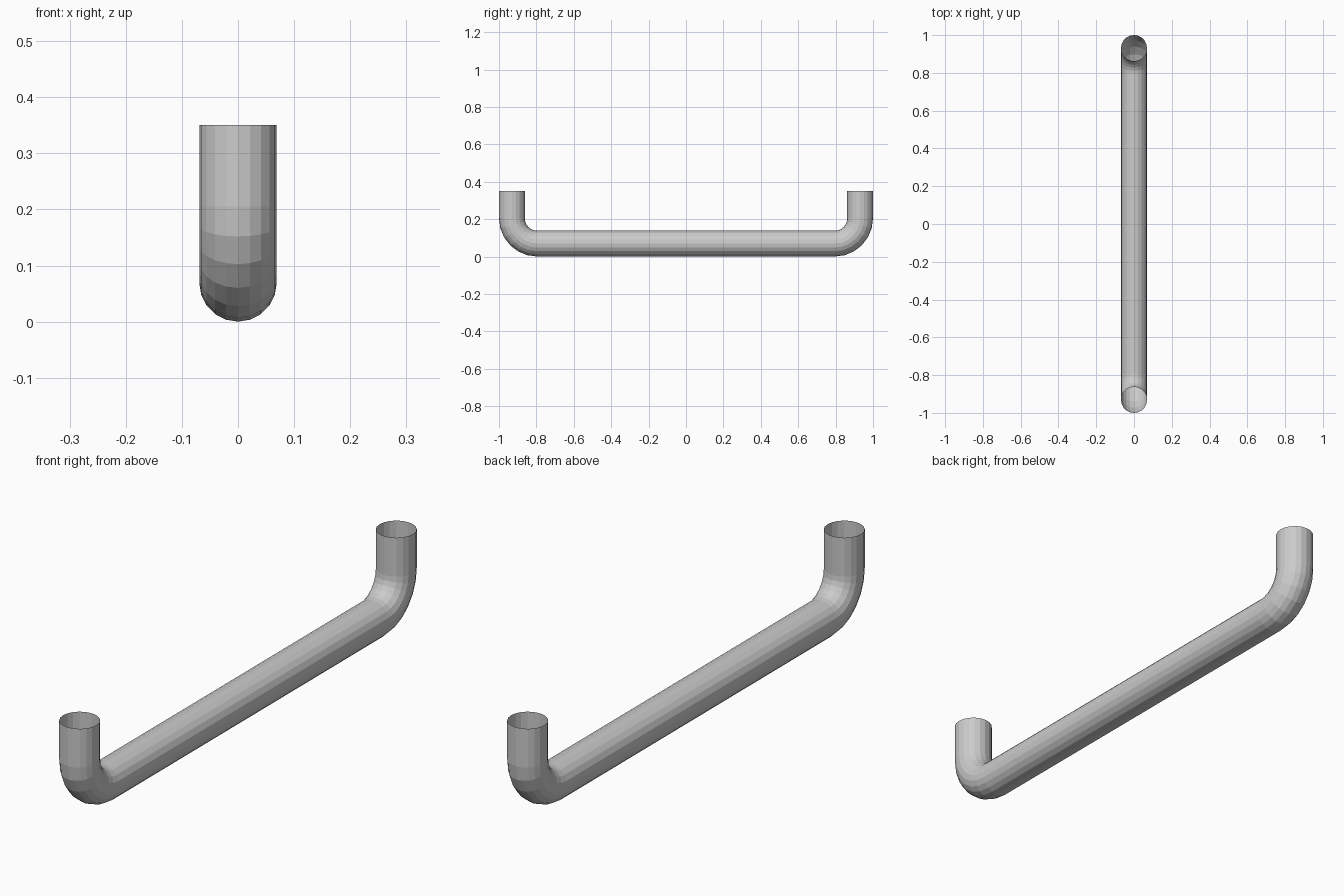
import bpy, bmesh
from math import sin, cos, pi

if "Cube" in bpy.data.objects:
    bpy.data.objects.remove(bpy.data.objects["Cube"])

R, SIDES = 0.069, 20              # tube radius and facets
BEND, STEPS = 0.136, 6            # centreline bend radius and segments
END_Y, TOP_Z = 1 - R, 0.35
CY, CZ = END_Y - BEND, R + BEND   # bend centre on the +y side

# Centreline stations (y, z, angle): open top, then the quarter bend
half = [(END_Y, TOP_Z, 0.0)]
for i in range(STEPS + 1):
    a = i * pi / 2 / STEPS
    half.append((CY + BEND * cos(a), CZ - BEND * sin(a), a))
# Mirror the half path to the -y side
path = half + [(-y, z, pi - a) for y, z, a in reversed(half)]

# Sweep a round section along the path, ends left open
bm = bmesh.new()
rings = []
for y, z, a in path:
    ring = []
    for k in range(SIDES):
        t = 2 * pi * k / SIDES
        d = R * cos(t)
        ring.append(bm.verts.new((R * sin(t), y + d * cos(a), z - d * sin(a))))
    rings.append(ring)
for r0, r1 in zip(rings, rings[1:]):
    for k in range(SIDES):
        n = (k + 1) % SIDES
        bm.faces.new((r0[k], r0[n], r1[n], r1[k]))
bmesh.ops.recalc_face_normals(bm, faces=bm.faces)

mesh = bpy.data.meshes.new("bent_tube_handle")
bm.to_mesh(mesh)
bm.free()
tube = bpy.data.objects.new("bent_tube_handle", mesh)
bpy.context.collection.objects.link(tube)
